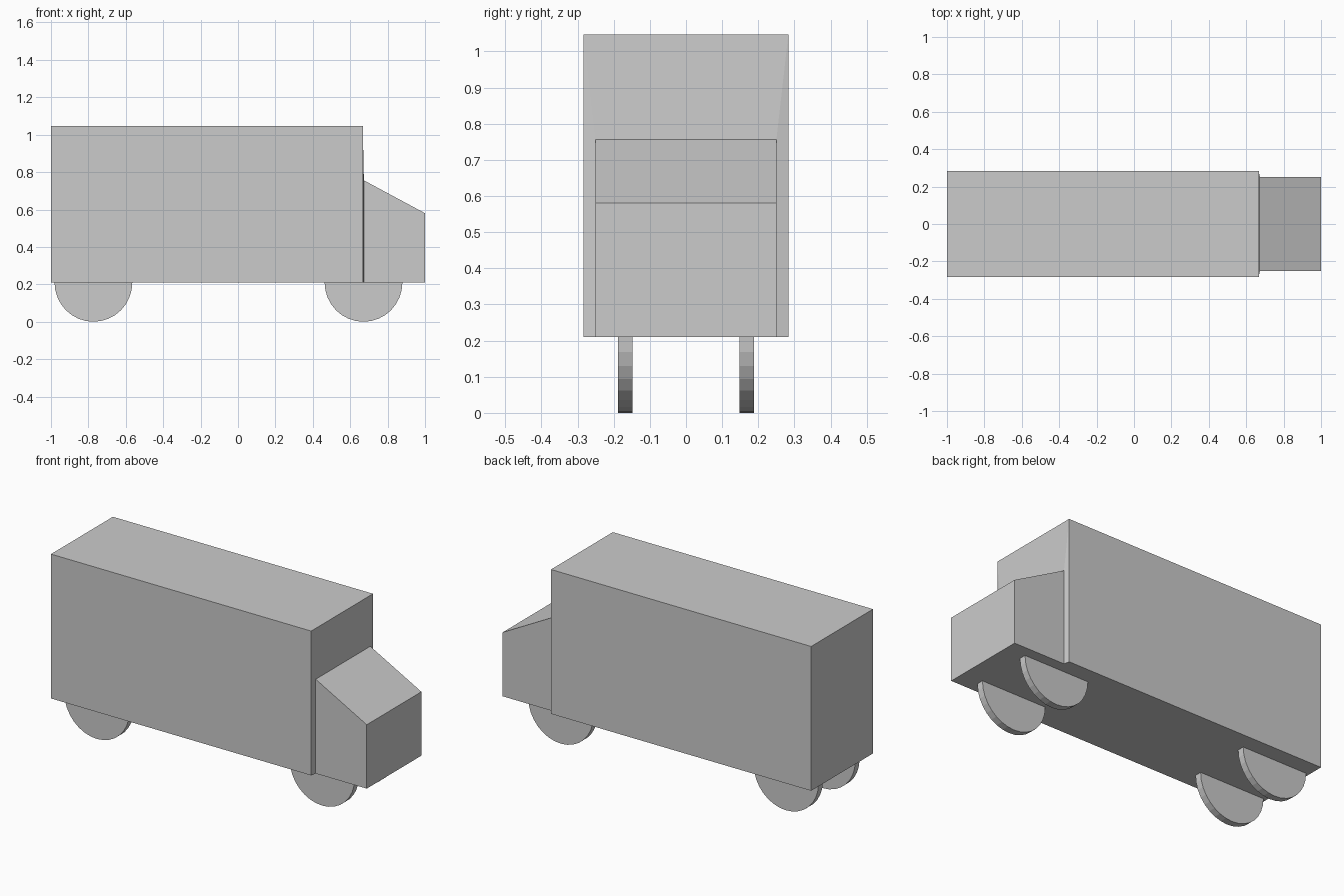
import bpy, bmesh
from math import pi, cos, sin

if "Cube" in bpy.data.objects:
    bpy.data.objects.remove(bpy.data.objects["Cube"])

BASE = 0.21   # underside height of the body


def make_object(name, bm):
    bmesh.ops.recalc_face_normals(bm, faces=bm.faces)
    mesh = bpy.data.meshes.new(name)
    bm.to_mesh(mesh)
    bm.free()
    obj = bpy.data.objects.new(name, mesh)
    bpy.context.collection.objects.link(obj)
    return obj


# Body: cargo box stepping into a narrower cab, built from cross-sections
def ring(bm, x, half_width, top):
    corners = [(-half_width, BASE), (half_width, BASE),
               (half_width, top), (-half_width, top)]
    return [bm.verts.new((x, y, z)) for y, z in corners]


bm = bmesh.new()
rings = [ring(bm, *s) for s in [(-1.0, 0.283, 1.046),    # rear of box
                                (0.667, 0.283, 1.046),   # front of box
                                (0.673, 0.25, 0.756),    # back of cab
                                (1.0, 0.25, 0.58)]]      # nose
for a, b in zip(rings, rings[1:]):
    for i in range(4):
        j = (i + 1) % 4
        bm.faces.new((a[i], a[j], b[j], b[i]))
bm.faces.new(rings[0])
bm.faces.new(rings[-1])
make_object("truck_body", bm)


# Wheels: half discs hanging from the underside
def half_wheel(name, x, y, radius=0.208, width=0.04, steps=16):
    bm = bmesh.new()
    arc = [bm.verts.new((x + radius * cos(pi + pi * i / steps), y - width / 2,
                         BASE + BASE * sin(pi + pi * i / steps)))
           for i in range(steps + 1)]
    face = bm.faces.new(arc)
    out = bmesh.ops.extrude_face_region(bm, geom=[face], use_keep_orig=True)
    verts = [v for v in out["geom"] if isinstance(v, bmesh.types.BMVert)]
    bmesh.ops.translate(bm, verts=verts, vec=(0, width, 0))
    make_object(name, bm)


for end, x in (("rear", -0.773), ("front", 0.671)):
    for side, y in (("right", -0.168), ("left", 0.168)):
        half_wheel(f"{end}_{side}_wheel", x, y)
